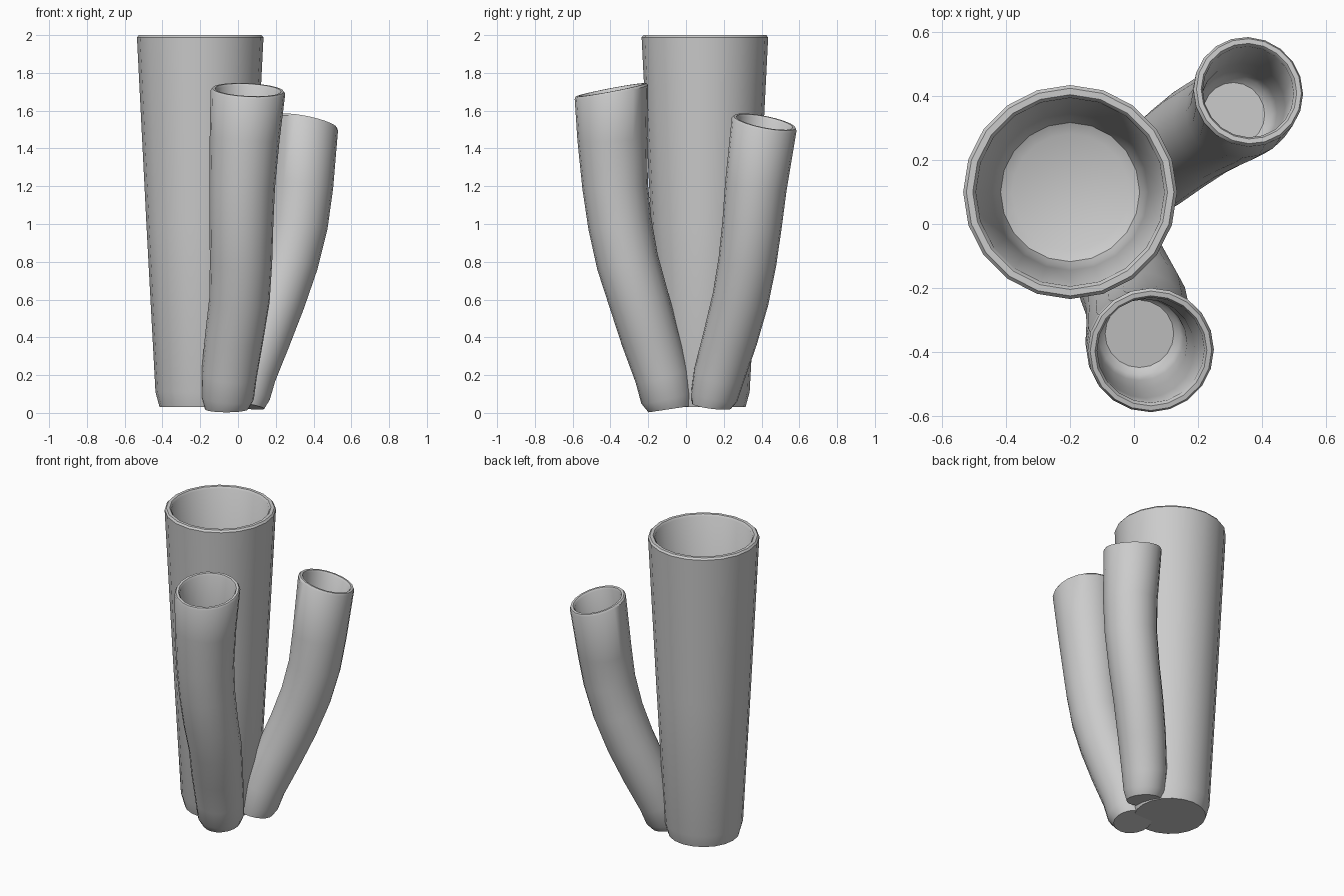
import bpy, bmesh, math
from mathutils import Vector

if "Cube" in bpy.data.objects:
    bpy.data.objects.remove(bpy.data.objects["Cube"])

SIDES = 20


def ring_points(bm, center, normal, r):
    """A ring of vertices around center, perpendicular to normal."""
    n = normal.normalized()
    u = (Vector((1, 0, 0)) - n * n.x).normalized()
    v = n.cross(u)
    return [bm.verts.new(center + r * (math.cos(a) * u + math.sin(a) * v))
            for a in (2 * math.pi * i / SIDES for i in range(SIDES))]


def hollow_tube(name, stations, bottom_normal, top_normal, wall, floor_z):
    """Closed-bottom vessel swept along stations of (x, y, z, radius)."""
    pts = [Vector(s[:3]) for s in stations]
    rad = [s[3] for s in stations]
    last = len(pts) - 1
    nrm = [(pts[min(i + 1, last)] - pts[max(i - 1, 0)]).normalized()
           for i in range(last + 1)]
    nrm[0] = Vector(bottom_normal).normalized()
    nrm[-1] = Vector(top_normal).normalized()
    rings = list(zip(pts, nrm, rad))

    # softened lip
    top, n, r = rings.pop()
    low = top - n * 0.012
    b = wall * 0.25
    rings += [(low, n, r), (top, n, r - b),
              (top, n, r - wall + b), (low, n, r - wall)]

    # inner wall down to a rounded floor
    for i in range(last - 1, -1, -1):
        if pts[i].z > floor_z + 0.08:
            rings.append((pts[i], nrm[i], rad[i] - wall))
            continue
        t = (floor_z - pts[i].z) / (pts[i + 1].z - pts[i].z)
        c = pts[i].lerp(pts[i + 1], t)
        n = nrm[i].lerp(nrm[i + 1], t).normalized()
        r = rad[i] + (rad[i + 1] - rad[i]) * t - wall
        rings += [(c + n * 0.06, n, r), (c + n * 0.018, n, r * 0.93),
                  (c, n, r * 0.78)]
        break

    bm = bmesh.new()
    loops = [ring_points(bm, *ring) for ring in rings]
    for a, b in zip(loops, loops[1:]):
        for i in range(SIDES):
            j = (i + 1) % SIDES
            bm.faces.new((a[i], a[j], b[j], b[i]))
    bm.faces.new(loops[0][::-1])
    bm.faces.new(loops[-1])
    bmesh.ops.recalc_face_normals(bm, faces=bm.faces)
    mesh = bpy.data.meshes.new(name)
    bm.to_mesh(mesh)
    bm.free()
    obj = bpy.data.objects.new(name, mesh)
    bpy.context.collection.objects.link(obj)
    bpy.ops.object.select_all(action='DESELECT')
    obj.select_set(True)
    bpy.context.view_layer.objects.active = obj
    bpy.ops.object.shade_smooth_by_angle(angle=math.radians(40))
    return obj


# large straight tapering tube
hollow_tube("main_tube",
            [(-0.2, 0.1, 0.03, 0.215), (-0.2, 0.1, 0.11, 0.237),
             (-0.2, 0.1, 1.0, 0.285), (-0.2, 0.1, 2.0, 0.335)],
            (0, 0, 1), (0, 0, 1), 0.04, 0.8)

# curved tube leaning to the front
hollow_tube("front_tube",
            [(-0.06, -0.085, 0.02, 0.115), (-0.056, -0.10, 0.08, 0.14),
             (-0.047, -0.125, 0.2, 0.147), (-0.02, -0.19, 0.4, 0.155),
             (0.008, -0.25, 0.6, 0.16), (0.016, -0.31, 0.8, 0.165),
             (0.018, -0.35, 1.0, 0.169), (0.022, -0.375, 1.2, 0.174),
             (0.035, -0.39, 1.45, 0.185), (0.053, -0.397, 1.71, 0.198)],
            (0, -0.15, 1), (0.05, -0.19, 1), 0.03, 0.95)

# curved tube leaning to the back right
hollow_tube("side_tube",
            [(0.035, 0.135, 0.037, 0.105), (0.045, 0.15, 0.09, 0.125),
             (0.065, 0.175, 0.2, 0.136), (0.135, 0.235, 0.4, 0.145),
             (0.207, 0.288, 0.6, 0.15), (0.272, 0.325, 0.8, 0.154),
             (0.318, 0.35, 1.0, 0.158), (0.34, 0.37, 1.2, 0.164),
             (0.36, 0.416, 1.54, 0.175)],
            (0.15, 0.13, 1), (0.2, 0.2, 1), 0.03, 0.95)
